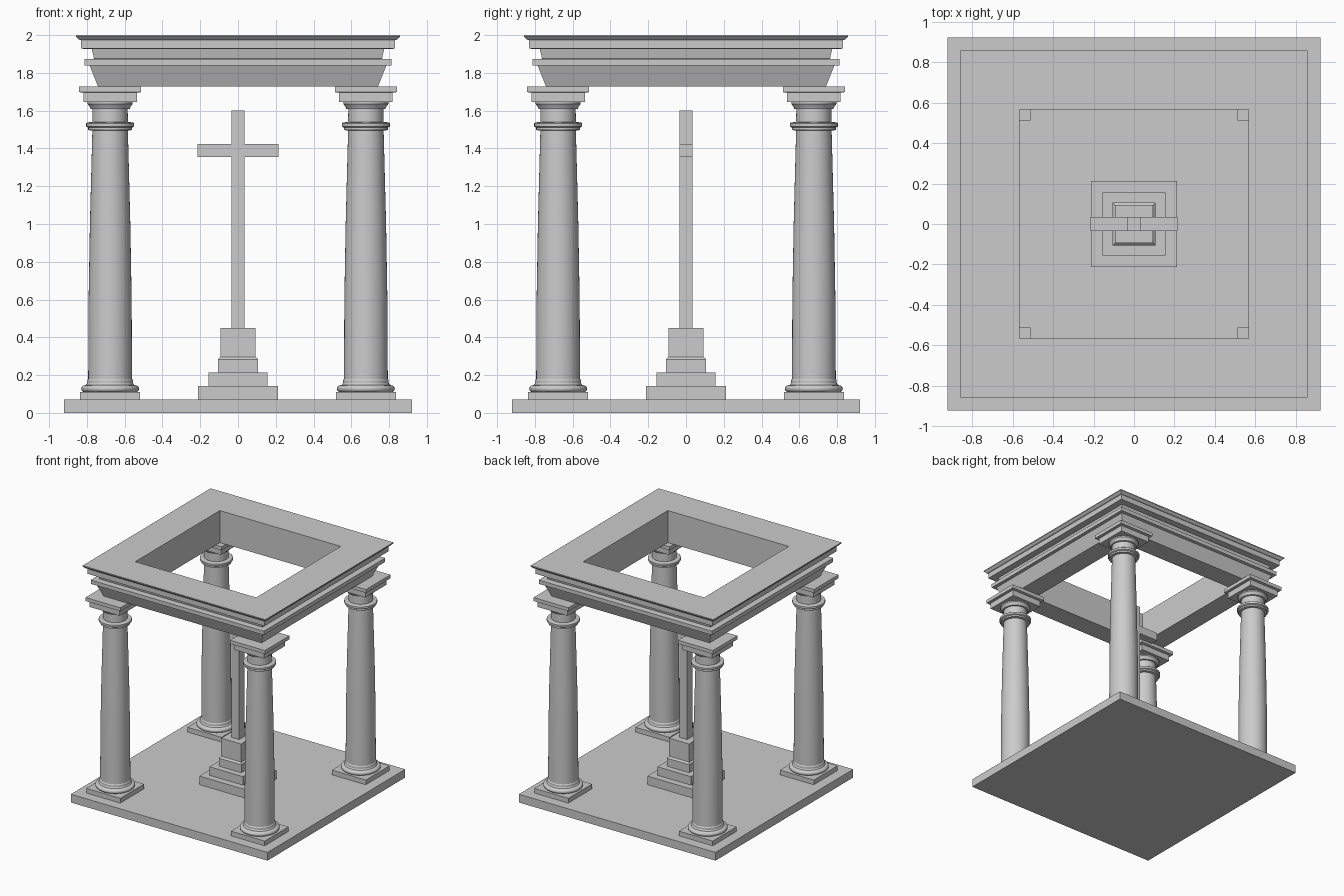
import bpy, bmesh
from math import cos, sin, pi, sqrt, radians

if "Cube" in bpy.data.objects:
    bpy.data.objects.remove(bpy.data.objects["Cube"])

COLUMN = 0.677  # distance of the column axes from the centre planes


def loft(name, profile, sides, offset=(0, 0), closed=False, smooth=False):
    """Sweep (radius, z) points around z; four sides use half-widths."""
    bm = bmesh.new()
    k, start = (sqrt(2), pi / 4) if sides == 4 else (1, 0)
    rings = []
    for r, z in profile:
        rings.append([bm.verts.new((offset[0] + r * k * cos(start + 2 * pi * i / sides),
                                    offset[1] + r * k * sin(start + 2 * pi * i / sides), z))
                      for i in range(sides)])
    pairs = list(zip(rings, rings[1:]))
    if closed:
        pairs.append((rings[-1], rings[0]))
    else:
        bm.faces.new(rings[0][::-1])
        bm.faces.new(rings[-1])
    for a, b in pairs:
        for i in range(sides):
            j = (i + 1) % sides
            bm.faces.new((a[i], a[j], b[j], b[i]))
    bmesh.ops.recalc_face_normals(bm, faces=bm.faces)
    mesh = bpy.data.meshes.new(name)
    bm.to_mesh(mesh)
    bm.free()
    obj = bpy.data.objects.new(name, mesh)
    bpy.context.collection.objects.link(obj)
    if smooth:
        bpy.ops.object.select_all(action='DESELECT')
        obj.select_set(True)
        bpy.context.view_layer.objects.active = obj
        bpy.ops.object.shade_smooth_by_angle(angle=radians(30))
    return obj


def box(name, half, z0, z1, offset=(0, 0)):
    return loft(name, [(half, z0), (half, z1)], 4, offset)


# Floor slab
box("floor_slab", 0.922, 0, 0.07)

# Stepped pedestal and cross
box("pedestal_lower_step", 0.213, 0.07, 0.143)
box("pedestal_middle_step", 0.157, 0.143, 0.215)
loft("pedestal_block", [(0.106, 0.215), (0.106, 0.283), (0.093, 0.297), (0.093, 0.45)], 4)
box("cross_post", 0.035, 0.45, 1.6)
bpy.ops.mesh.primitive_cube_add(size=1, location=(0, 0, 1.39))
arm = bpy.context.object
arm.name = "cross_arm"
arm.scale = (0.428, 0.069, 0.069)

# Round column profile: torus base, tapered shaft, astragal ring, neck, echinus
shaft = [(0.135, 0.11)]
shaft += [(0.135 + 0.018 * cos(a * pi / 8), 0.128 + 0.018 * sin(a * pi / 8)) for a in range(-4, 5)]
shaft += [(0.127, 0.148), (0.121, 0.158), (0.121, 0.172), (0.116, 0.18),
          (0.114, 0.6), (0.107, 1.0), (0.094, 1.495),
          (0.116, 1.497), (0.116, 1.51), (0.127, 1.516), (0.127, 1.533), (0.12, 1.538), (0.094, 1.54),
          (0.093, 1.608), (0.104, 1.61), (0.108, 1.62), (0.119, 1.635), (0.119, 1.645)]

# Four columns with square plinth and capital
for sy, side in ((-1, "front"), (1, "back")):
    for sx, hand in ((-1, "left"), (1, "right")):
        at = (sx * COLUMN, sy * COLUMN)
        tag = f"{side}_{hand}"
        box(f"{tag}_plinth", 0.159, 0.07, 0.11, at)
        loft(f"{tag}_column", shaft, 40, at, smooth=True)
        loft(f"{tag}_capital", [(0.141, 1.645), (0.141, 1.695), (0.164, 1.698), (0.164, 1.728)], 4, at)

# Open square entablature with stepped mouldings
loft("entablature", [(0.567, 1.728), (0.741, 1.728), (0.785, 1.838), (0.812, 1.84), (0.812, 1.873),
                     (0.762, 1.875), (0.774, 1.927), (0.831, 1.928), (0.831, 1.973),
                     (0.841, 1.976), (0.857, 1.992), (0.857, 2.0), (0.567, 2.0)], 4, closed=True)
